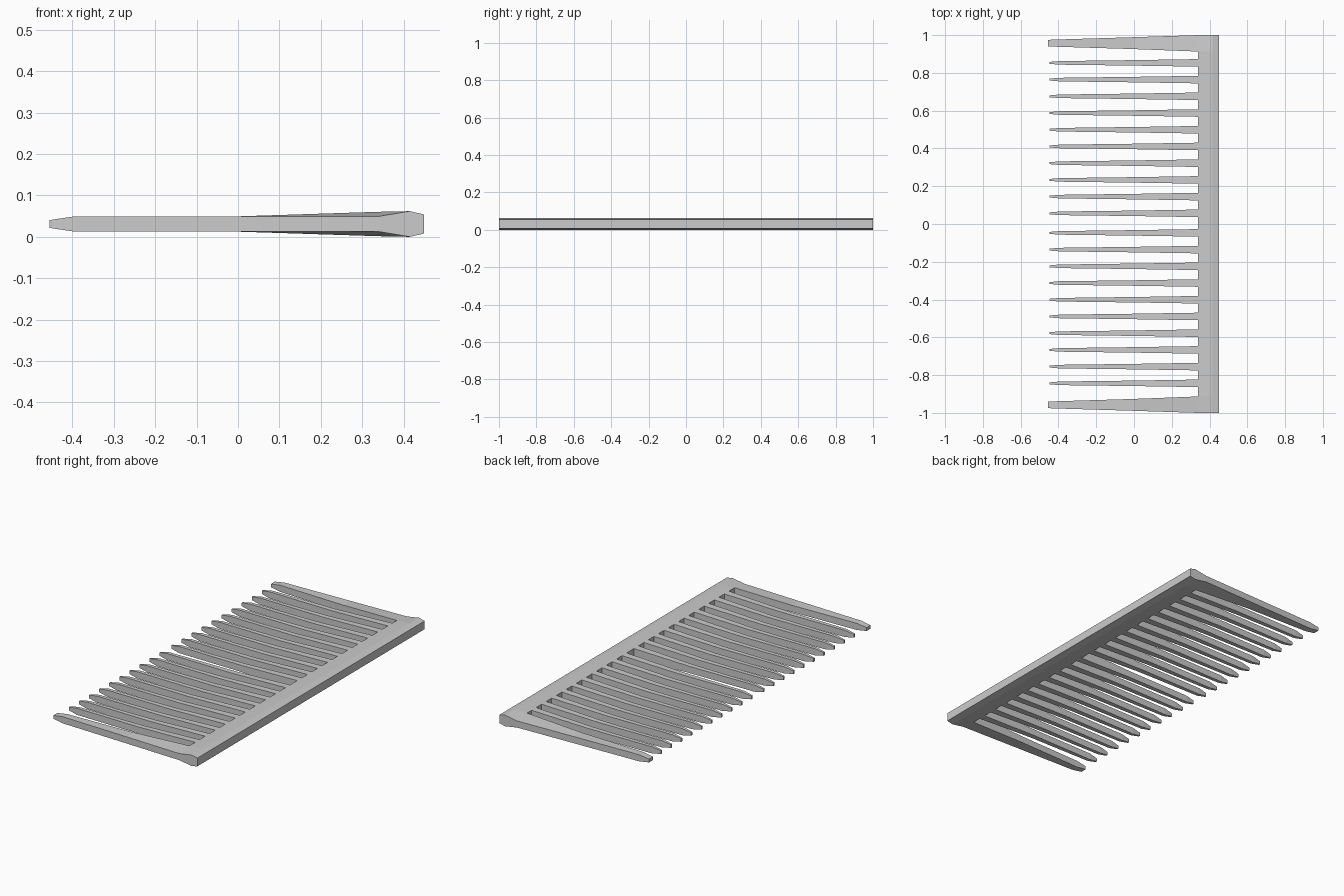
import bpy, bmesh

if "Cube" in bpy.data.objects:
    bpy.data.objects.remove(bpy.data.objects["Cube"])

ZC = 0.031          # mid-plane of the comb
ROOT = 0.34         # x where teeth meet the spine


def make_object(name, bm):
    bmesh.ops.recalc_face_normals(bm, faces=bm.faces)
    mesh = bpy.data.meshes.new(name)
    bm.to_mesh(mesh)
    bm.free()
    obj = bpy.data.objects.new(name, mesh)
    bpy.context.collection.objects.link(obj)
    return obj


def loft(bm, rings, cap_start=True, cap_end=True, skip=lambda seg, side: False):
    vs = [[bm.verts.new(p) for p in r] for r in rings]
    n = len(rings[0])
    for s in range(len(vs) - 1):
        for i in range(n):
            if not skip(s, i):
                j = (i + 1) % n
                bm.faces.new((vs[s][i], vs[s][j], vs[s + 1][j], vs[s + 1][i]))
    if cap_start:
        bm.faces.new(vs[0])
    if cap_end:
        bm.faces.new(vs[-1])


def section(x, y0, y1, h0, h1):
    return [(x, y0, ZC - h0), (x, y1, ZC - h1), (x, y1, ZC + h1), (x, y0, ZC + h0)]


# tooth positions: two groups of ten
centres = sorted([0.853 - 0.0885 * k for k in range(10)] +
                 [-0.047 - 0.0885 * k for k in range(10)])
HALF = 0.02

# spine: lofted along y, left open where the teeth join
stations = [-1, -0.913]
for c in centres:
    stations += [c - HALF, c + HALF]
stations += [0.913, 1]
rings = []
for y in stations:
    h = 0.0185 if abs(y) == 1 else 0.0295
    profile = [(ROOT, -h), (0.415, -0.031), (0.45, -0.023),
               (0.45, 0.023), (0.415, 0.031), (ROOT, h)]
    rings.append([(x, y, ZC + z) for x, z in profile])
bm = bmesh.new()
loft(bm, rings, skip=lambda seg, side: side == 5 and seg % 2 == 0)
make_object("spine", bm)

# slim tapered teeth
bm = bmesh.new()
for c in centres:
    shape = [(-0.447, 0.005, 0.009), (-0.395, 0.0095, 0.0185),
             (0.0, 0.0145, 0.0185), (ROOT, HALF, 0.0295)]
    loft(bm, [section(x, c - w, c + w, h, h) for x, w, h in shape], cap_end=False)
make_object("teeth", bm)

# wide guard teeth at both ends, thinner along the outer edge
for name, s in (("guard_tooth_back", 1), ("guard_tooth_front", -1)):
    bm = bmesh.new()
    shape = [(-0.455, 0.940, 0.975, 0.0095, 0.0095),
             (-0.395, 0.938, 0.977, 0.0185, 0.0185),
             (0.0, 0.926, 0.989, 0.0185, 0.0185),
             (ROOT, 0.913, 1.0, 0.0295, 0.0185)]
    loft(bm, [section(x, s * a, s * b, ha, hb) for x, a, b, ha, hb in shape],
         cap_end=False)
    make_object(name, bm)
